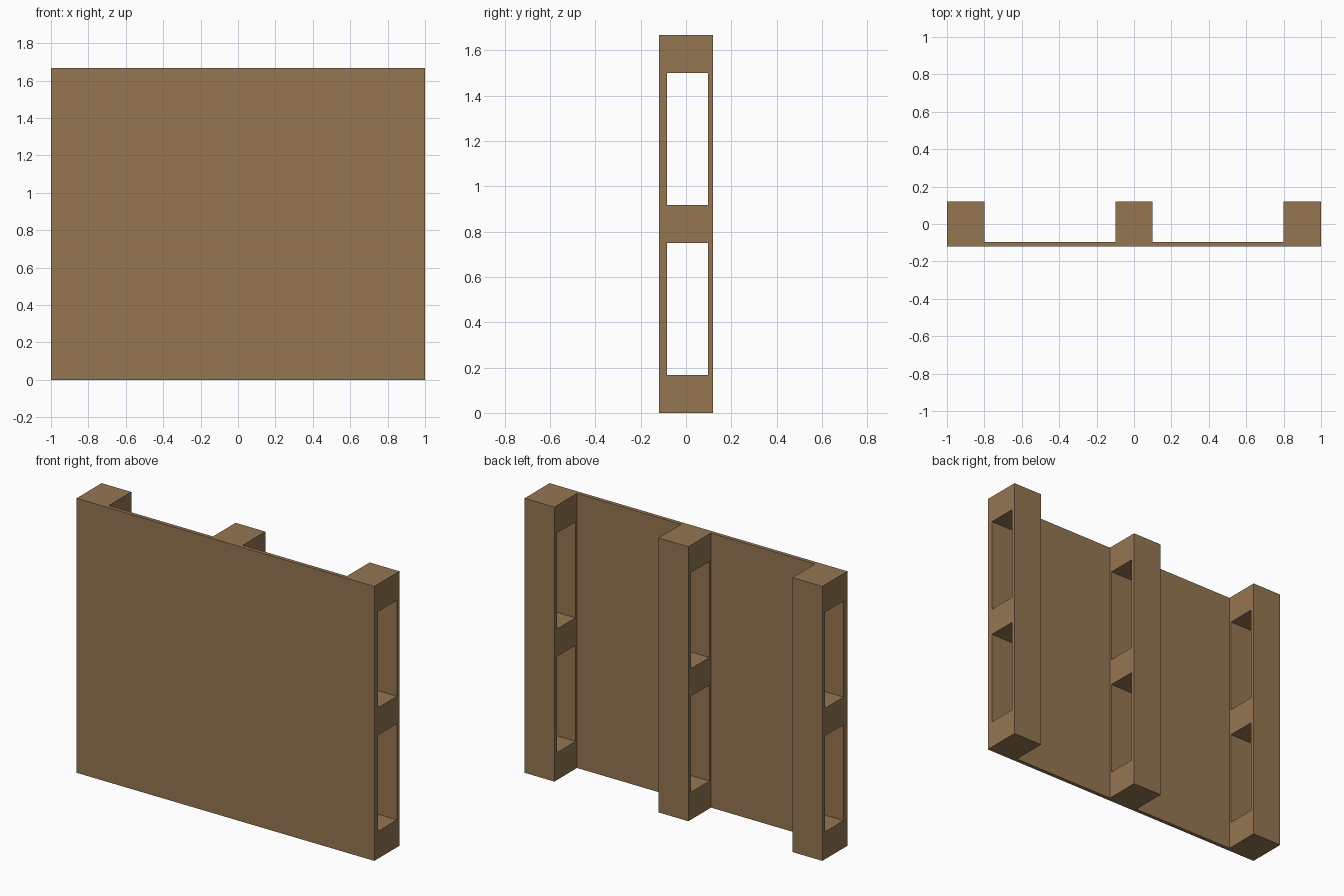
import bpy

if "Cube" in bpy.data.objects:
    bpy.data.objects.remove(bpy.data.objects["Cube"])

wood = bpy.data.materials.new("pallet wood")
wood.diffuse_color = (0.30, 0.18, 0.085, 1)
wood.use_nodes = True
wood.node_tree.nodes["Principled BSDF"].inputs["Base Color"].default_value = wood.diffuse_color

H = 1.6667           # overall height
FRONT, BACK = -0.12, 0.12
DECK, RUNNER, FOOT = -0.0967, -0.0833, 0.0967   # layer boundaries in y
POST_W, BLOCK_H = 0.2, 0.1667


def box(name, x, y, z):
    """Box from (min, max) ranges on each axis."""
    verts = [(a, b, c) for a in x for b in y for c in z]
    faces = [(0, 1, 3, 2), (4, 6, 7, 5), (0, 4, 5, 1),
             (2, 3, 7, 6), (0, 2, 6, 4), (1, 5, 7, 3)]
    mesh = bpy.data.meshes.new(name)
    mesh.from_pydata(verts, [], faces)
    mesh.materials.append(wood)
    obj = bpy.data.objects.new(name, mesh)
    bpy.context.collection.objects.link(obj)
    return obj


# Solid deck sheet
box("deck_sheet", (-1, 1), (FRONT, DECK), (0, H))

for side, cx in (("left", -0.9), ("middle", 0), ("right", 0.9)):
    x = (cx - POST_W / 2, cx + POST_W / 2)
    # Runner behind the deck and foot board at the back
    box(side + "_runner_board", x, (DECK, RUNNER), (0, H))
    box(side + "_foot_board", x, (FOOT, BACK), (0, H))
    # Three spacer blocks between the boards
    for level, z0 in (("bottom", 0), ("centre", (H - BLOCK_H) / 2), ("top", H - BLOCK_H)):
        box(f"{side}_{level}_block", x, (RUNNER, FOOT), (z0, z0 + BLOCK_H))
